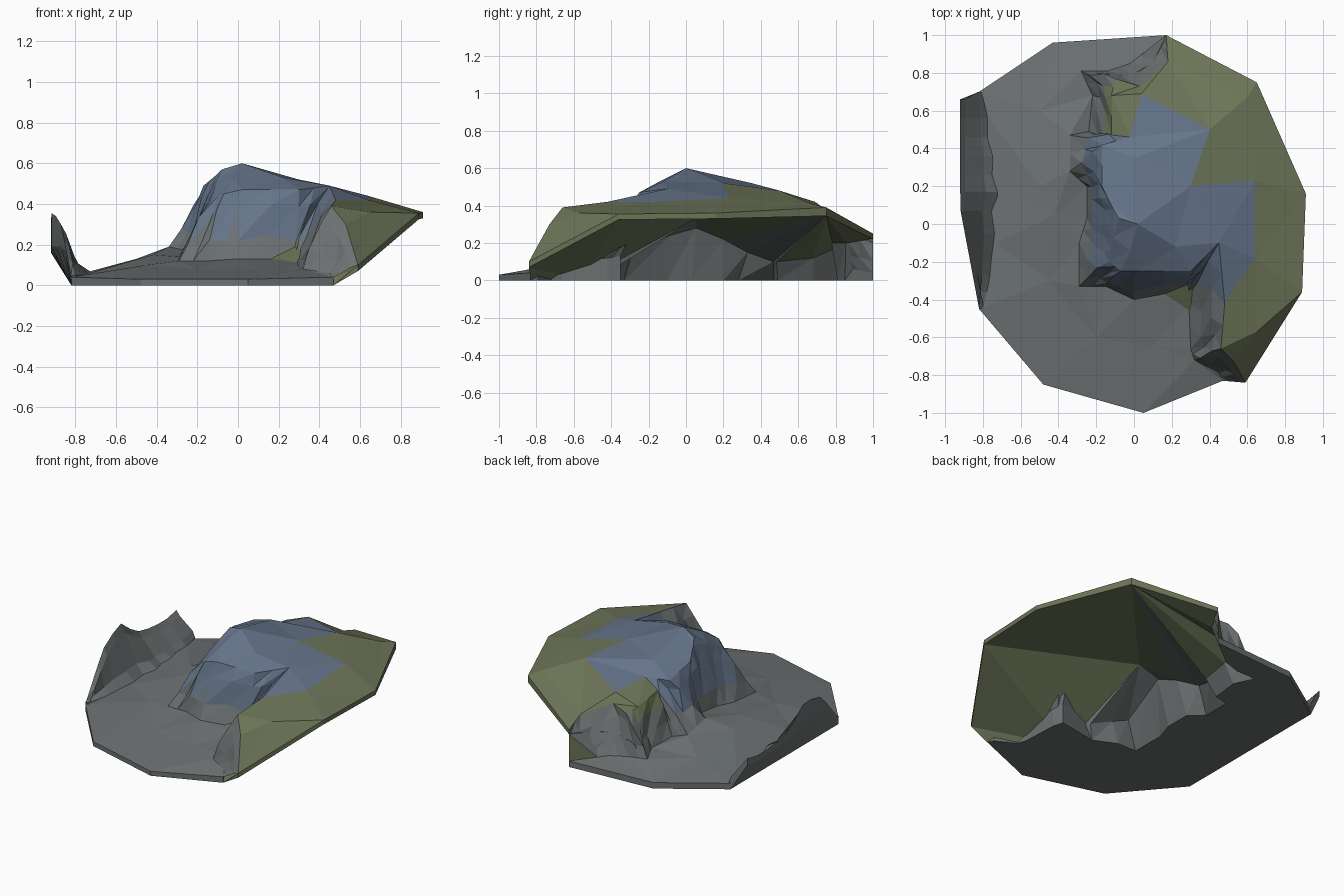
import bpy, random
from mathutils import Vector
from mathutils.geometry import delaunay_2d_cdt

if "Cube" in bpy.data.objects:
    bpy.data.objects.remove(bpy.data.objects["Cube"])

random.seed(4)


def material(name, rgb):
    m = bpy.data.materials.new(name)
    m.diffuse_color = (*rgb, 1)
    m.use_nodes = True
    m.node_tree.nodes["Principled BSDF"].inputs["Base Color"].default_value = m.diffuse_color
    return m


STONE = material("stone", (0.15, 0.165, 0.165))
BLUE = material("blue_rock", (0.13, 0.175, 0.25))
MOSS = material("moss", (0.15, 0.175, 0.095))


def make(name, verts, faces, pick=lambda c: 0):
    me = bpy.data.meshes.new(name)
    me.from_pydata([tuple(v) for v in verts], [], faces)
    for m in (STONE, BLUE, MOSS):
        me.materials.append(m)
    for p in me.polygons:
        p.material_index = pick(p.center)
    ob = bpy.data.objects.new(name, me)
    bpy.context.collection.objects.link(ob)
    return ob


def fill(loop, inner, extra=()):
    """Triangulate a closed loop with inner height points."""
    pts = list(loop) + list(inner)
    n = len(loop)
    edges = [(i, (i + 1) % n) for i in range(n)] + list(extra)
    v, e, f, ov, oe, of = delaunay_2d_cdt([Vector(p[:2]) for p in pts], edges, [], 1, 1e-5)
    out = [(c.x, c.y, pts[o[0]][2] if o else 0.1) for c, o in zip(v, ov)]
    return out, [tuple(t) for t in f]


def inside(c, poly):
    hit = False
    for a, b in zip(poly, poly[1:] + poly[:1]):
        if (a[1] > c[1]) != (b[1] > c[1]):
            if c[0] < a[0] + (c[1] - a[1]) * (b[0] - a[0]) / (b[1] - a[1]):
                hit = not hit
    return hit


# cliff foot and cliff top, running from the back round the left to the front
foot = [(.17, 1, .04), (-.02, .85, .07), (-.14, .81, .08), (-.28, .81, .10), (-.22, .68, .11),
        (-.24, .49, .12), (-.34, .47, .15), (-.34, .28, .19), (-.25, .20, .17), (-.25, .03, .15),
        (-.29, -.10, .14), (-.29, -.33, .12), (-.15, -.33, .12), (0, -.40, .13), (.27, -.35, .13),
        (.29, -.42, .12), (.30, -.66, .09), (.32, -.72, .08), (.45, -.79, .06), (.47, -.83, .04)]
top = [(.17, 1, .25), (.18, .86, .30), (.03, .73, .36), (-.10, .77, .34), (-.12, .68, .36),
       (-.12, .47, .39), (-.02, .46, .45), (-.17, .42, .45), (-.17, .20, .49), (-.11, .08, .54),
       (-.11, -.07, .50), (-.13, -.20, .42), (-.07, -.25, .45), (.02, -.25, .47), (.30, -.25, .47),
       (.45, -.10, .49), (.48, -.42, .42), (.46, -.66, .39), (.53, -.73, .30), (.59, -.84, .10)]
foot = [Vector(p) for p in foot]
top = [Vector(p) for p in top]
N = len(foot)

# ground slab: sloping top, flat bottom
edge = [(-.43, .96, .04), (-.82, .70, .04), (-.82, .2, .04), (-.82, -.45, .04),
        (-.48, -.85, .03), (.05, -1, .03)]
loop = [tuple(p) for p in reversed(foot)] + edge
mids = [(-.76, .55, .06), (-.70, .17, .07), (-.73, -.10, .06), (-.5, .2, .13), (-.45, -.3, .10),
        (-.5, .6, .09), (.1, -.65, .08), (-.2, -.6, .08), (-.42, .05, .15)]
tv, tf = fill(loop, mids)
k = len(tv)
verts = tv + [(x, y, 0) for x, y, z in tv]
faces = tf + [tuple(i + k for i in reversed(f)) for f in tf]
used = {(f[i], f[(i + 1) % len(f)]) for f in tf for i in range(len(f))}
faces += [(b, a, a + k, b + k) for a, b in used if (b, a) not in used]
make("ground", verts, faces)

# left wall: ragged crest leaning outward
ys = [-.45, -.36, -.27, -.18, -.05, .07, .17, .26, .36, .46, .56, .66]
crest = [.04, .13, .22, .30, .34, .355, .28, .23, .21, .20, .20, .22]
reach = [.02, .04, .06, .07, .09, .07, .12, .08, .09, .05, .05, .01]
verts, faces = [], []
for i, (y, h, r) in enumerate(zip(ys, crest, reach)):
    x = -.82 - .10 * min(1, (y + .45) / .53)
    yb = y + .04 * (i == 11)
    verts += [(-.82, yb, 0), (x, y, min(h * .8, .19)), (x, y, h),
              (x + .025, y, h * .85), (-.83 + r * .4, yb, .04 + h * .22),
              (-.82 + r, yb, .05)]
    if i:
        a = 6 * (i - 1)
        faces += [(a + c, a + (c + 1) % 6, a + 6 + (c + 1) % 6, a + 6 + c) for c in range(6)]
faces += [tuple(range(5, -1, -1)), tuple(range(len(verts) - 6, len(verts)))]
make("left_wall", verts, faces)


# cliff: faceted strip from foot to top
def dense(row):
    out = [row[0]]
    for a, b in zip(row, row[1:]):
        out += [(a + b) / 2, b]
    return out


lo, hi = dense(foot), dense(top)
rows = [lo]
for t, u in ((.3, .3), (.68, .75)):
    r = []
    for i, (a, b) in enumerate(zip(lo, hi)):
        p = a.lerp(b, t)
        p.z = a.z + (b.z - a.z) * u
        if 1 < i < len(lo) - 2:
            p += Vector((random.uniform(-.014, .014), random.uniform(-.014, .014),
                         random.uniform(-.015, .015)))
        r.append(p)
    rows.append(r)
rows.append(hi)
M = len(lo)
faces = []
for r in range(3):
    for i in range(M - 1):
        a = r * M + i
        faces += [(a, a + 1, a + M + 1), (a, a + M + 1, a + M)]


def cliff_colour(c):
    if -.4 < c.y < .46 and c.z > .27:
        return 1
    return 2 if c.y > .46 and c.z > .31 and c.y < .75 else 0


make("cliff", [p for r in rows for p in r], faces, cliff_colour)

# plateau: mossy top with a blue summit patch
rim = [(.89, -.36, .355), (.91, .16, .36), (.65, .75, .39)]
patch = [(.04, .69, .42), (.40, .50, .48), (.30, .20, .52), (.64, .23, .44), (.64, -.18, .42)]
peaks = [(.02, 0, .60), (-.08, .03, .57), (.0, .35, .52), (.22, -.12, .53), (-.02, -.14, .53),
         (.65, -.57, .36), (.60, .67, .41)]
loop = [tuple(p) for p in top] + rim
s = len(loop)
extra = [(6, s), (s, s + 1), (s + 1, s + 2), (s + 2, s + 3), (s + 3, s + 4), (s + 4, 16)]
pv, pf = fill(loop, patch + peaks, extra)
blue_area = patch + [tuple(p) for p in reversed(top[6:17])]
make("plateau", pv, pf, lambda c: 1 if inside(c, blue_area) else 2)

# underside: thin rim, overhang fans and the hollow back of the cliff
rim_top = [tuple(top[-1])] + rim + [tuple(top[0])]
rim_low = [Vector((x, y, z - .03)) for x, y, z in rim_top]
rim_low[3].z = .345
verts = [Vector(p) for p in rim_top] + rim_low
faces = [(i + 5, i + 6, i + 1, i) for i in range(4)]
R0, R1, R2, R3, R4 = range(5, 10)
C, A = 10, 11
verts += [Vector((0, .05, .33)), Vector((.08, -.56, 0))]
F = len(verts)
verts += [Vector((p.x, p.y, 0)) for p in foot]
Q = len(verts)
heights = [.22, .2, .2, .17, .12, .1, .1, .15, .22, .28, .24, .16, .12, .08]
for i, h in enumerate(heights):
    p = foot[i].lerp(top[i], .2 + h)
    p.x += .04
    p.z = h
    verts.append(rim_low[4].copy() if i == 0 else p)
tris = [(C, R1, R2), (C, R2, R3), (C, R3, Q + 8), (C, R1, A), (R1, A, R0), (A, R0, F + N - 1)]
tris += [(R3, Q + i, Q + i + 1) for i in range(8)]
tris += [(C, Q + i, Q + i + 1) for i in range(8, 13)]
tris += [(C, Q + 13, A), (Q + 13, F + 13, A)]
for a, b, c in tris:
    n = (verts[b] - verts[a]).cross(verts[c] - verts[a])
    faces.append((a, c, b) if n.z > 0 else (a, b, c))
faces.append((F + N - 1, R0, 0))
for i in range(13):
    faces += [(Q + i, Q + i + 1, F + i + 1), (Q + i, F + i + 1, F + i)]
make("underside", verts, faces, lambda c: 2 if c.x > .1 else 0)
